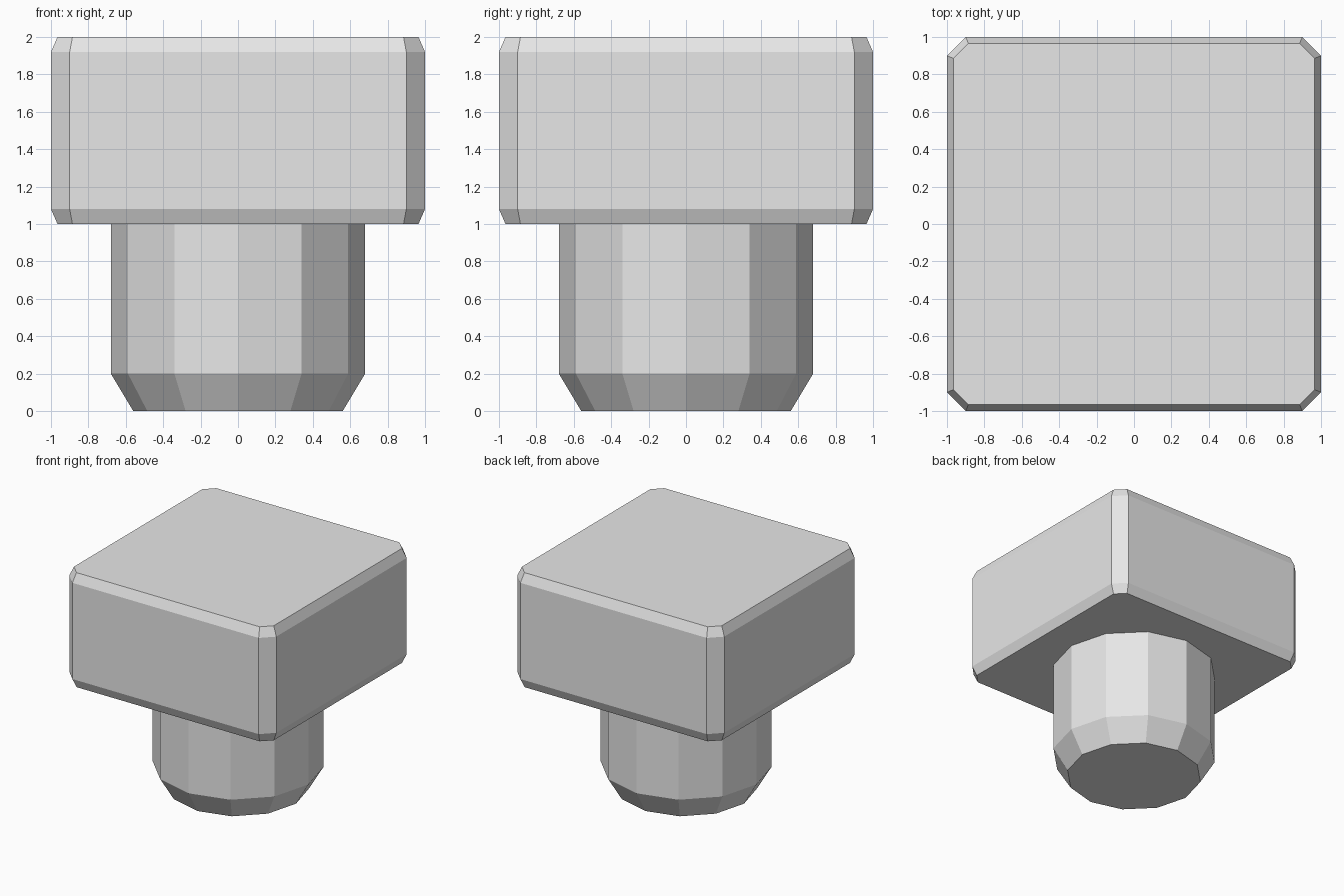
import bpy
import bmesh
import math

if "Cube" in bpy.data.objects:
    bpy.data.objects.remove(bpy.data.objects["Cube"])

grey = bpy.data.materials.new("light_grey")
grey.diffuse_color = (0.8, 0.8, 0.8, 1.0)
grey.use_nodes = True
grey.node_tree.nodes["Principled BSDF"].inputs["Base Color"].default_value = grey.diffuse_color


def clipped_square(half, corner):
    """Square outline with cut corners, counter-clockwise."""
    a, b = half, corner
    return [(a, -b), (a, b), (b, a), (-b, a), (-a, b), (-a, -b), (-b, -a), (b, -a)]


def polygon(radius, sides):
    """Regular outline with a corner on the x axis."""
    return [(radius * math.cos(math.tau * i / sides),
             radius * math.sin(math.tau * i / sides)) for i in range(sides)]


def loft(name, sections):
    """Closed flat-shaded solid through (outline, height) sections."""
    bm = bmesh.new()
    rings = [[bm.verts.new((x, y, z)) for x, y in outline] for outline, z in sections]
    for low, high in zip(rings, rings[1:]):
        n = len(low)
        for i in range(n):
            j = (i + 1) % n
            bm.faces.new((low[i], low[j], high[j], high[i]))
    bm.faces.new(rings[0][::-1])
    bm.faces.new(rings[-1])
    mesh = bpy.data.meshes.new(name)
    bm.to_mesh(mesh)
    bm.free()
    mesh.materials.append(grey)
    obj = bpy.data.objects.new(name, mesh)
    bpy.context.collection.objects.link(obj)
    return obj


# Square head with chamfered edges and corners
inner = clipped_square(0.965, 0.885)
outer = clipped_square(1.0, 0.9)
loft("head", [(inner, 1.0), (outer, 1.08), (outer, 1.92), (inner, 2.0)])

# Twelve-sided shaft with a tapered tip
loft("shaft", [(polygon(0.56, 12), 0.0), (polygon(0.68, 12), 0.2), (polygon(0.68, 12), 1.0)])
